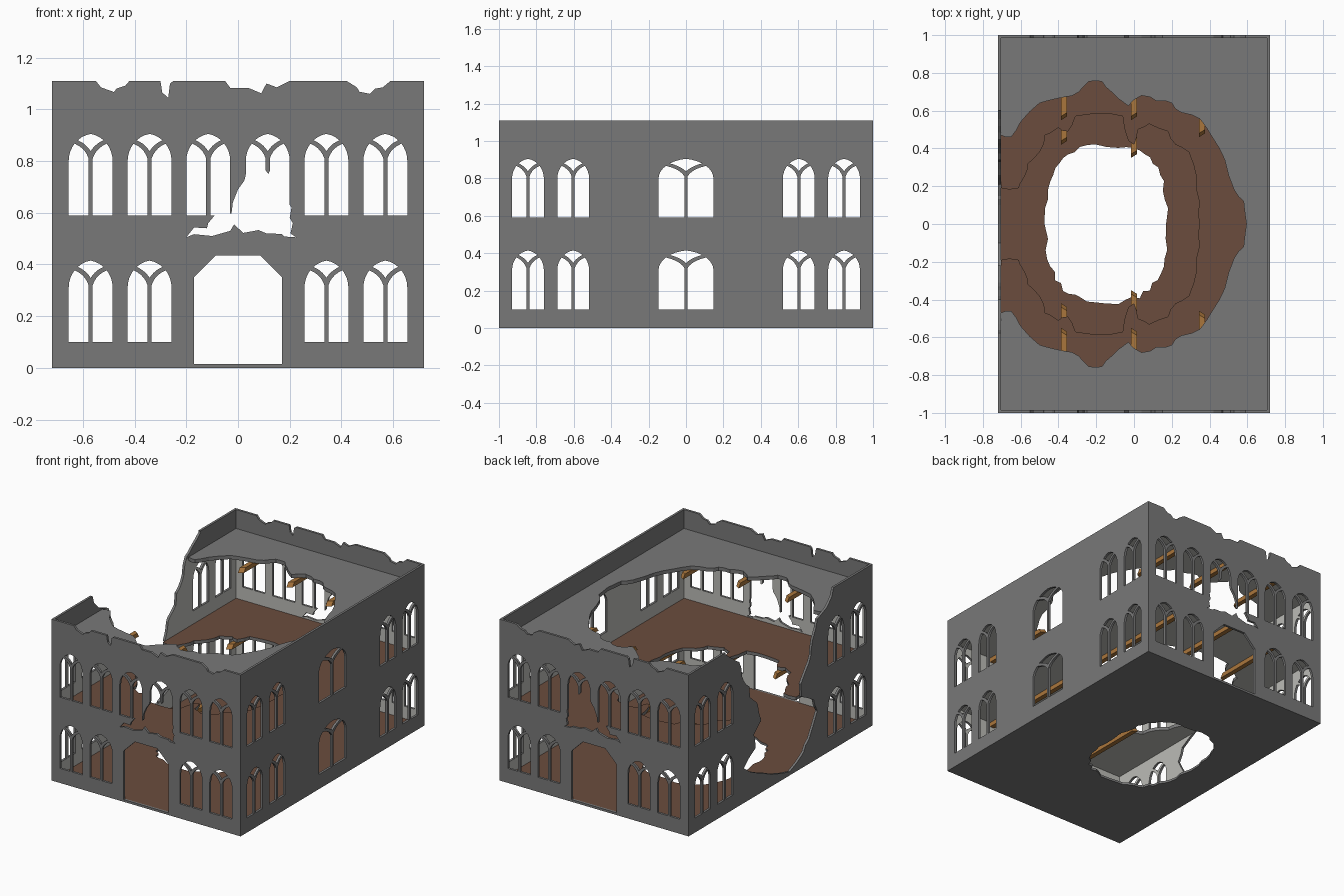
import bpy, bmesh, math, random
from mathutils import Vector

if "Cube" in bpy.data.objects:
    bpy.data.objects.remove(bpy.data.objects["Cube"])
random.seed(4)
HX, HY, HZ, TH = 0.72, 1.0, 1.11, 0.016
ROOF = 0.98


def mat(name, rgb):
    m = bpy.data.materials.new(name)
    m.diffuse_color = (*rgb, 1)
    m.use_nodes = True
    m.node_tree.nodes["Principled BSDF"].inputs["Base Color"].default_value = m.diffuse_color
    return m


STONE = mat("grey stone", (0.19, 0.19, 0.19))
PLASTER = mat("pale plaster", (0.50, 0.50, 0.47))
FLOOR = mat("brown floor", (0.145, 0.073, 0.047))
WOOD = mat("beam wood", (0.40, 0.18, 0.045))


def flat_object(name, loops, depth):
    """Fill outline and hole loops in the XY plane and give them thickness."""
    cu = bpy.data.curves.new(name + "_outline", 'CURVE')
    cu.dimensions, cu.fill_mode, cu.extrude = '2D', 'BOTH', depth / 2
    for pts in loops:
        sp = cu.splines.new('POLY')
        sp.points.add(len(pts) - 1)
        for p, (u, v) in zip(sp.points, pts):
            p.co = (u, v, 0, 1)
        sp.use_cyclic_u = True
    tmp = bpy.data.objects.new(name + "_tmp", cu)
    bpy.context.collection.objects.link(tmp)
    dg = bpy.context.evaluated_depsgraph_get()
    me = bpy.data.meshes.new_from_object(tmp.evaluated_get(dg))
    bpy.data.objects.remove(tmp)
    bm = bmesh.new()
    bm.from_mesh(me)
    bmesh.ops.remove_doubles(bm, verts=bm.verts, dist=1e-5)
    bmesh.ops.recalc_face_normals(bm, faces=bm.faces)
    bm.to_mesh(me)
    bm.free()
    me.materials.clear()
    ob = bpy.data.objects.new(name, me)
    ob.data.name = name
    bpy.context.collection.objects.link(ob)
    return ob


def cut(ob, pts):
    """Cut a jagged breach through a flat wall."""
    c = flat_object("breach_cutter", [pts], 0.2)
    md = ob.modifiers.new("breach", 'BOOLEAN')
    md.operation, md.solver, md.object = 'DIFFERENCE', 'EXACT', c
    dg = bpy.context.evaluated_depsgraph_get()
    ob.data = bpy.data.meshes.new_from_object(ob.evaluated_get(dg))
    ob.modifiers.clear()
    bpy.data.objects.remove(c)


def finish(ob, mats, rule, place, split=None):
    """Colour faces by rule in flat space, then move into position."""
    me = ob.data
    me.materials.clear()
    for m in mats:
        me.materials.append(m)
    bm = bmesh.new()
    bm.from_mesh(me)
    if split:
        bmesh.ops.bisect_plane(bm, geom=bm.verts[:] + bm.edges[:] + bm.faces[:],
                               plane_co=(0, split, 0), plane_no=(0, 1, 0))
    bm.normal_update()
    for f in bm.faces:
        f.smooth = False
        f.material_index = rule(f.normal, f.calc_center_median())
    for v in bm.verts:
        v.co = Vector(place(*v.co))
    bmesh.ops.recalc_face_normals(bm, faces=bm.faces)
    bm.to_mesh(me)
    bm.free()


def jag(pts, amp, closed=False):
    """Add a randomly displaced point in each long segment."""
    out = []
    for i, p in enumerate(pts):
        out.append(p)
        if i + 1 < len(pts) or closed:
            q = pts[(i + 1) % len(pts)]
            if math.dist(p, q) > 0.05:
                out.append(tuple((a + b) / 2 + random.uniform(-amp, amp) for a, b in zip(p, q)))
    return out


def window(c, z, hw):
    """Two lancet lights and a top light, divided by a Y-shaped mullion."""
    g, spring, rise = 0.008, 0.21, 0.105

    def arch(deg):
        t = math.radians(deg)
        return hw * math.cos(t), spring + rise * (0.8 * math.sin(t) + 0.4 * t / math.pi)

    def bez(a, b, d, n=5):
        return [tuple((1 - s) ** 2 * p + 2 * s * (1 - s) * q + s * s * r for p, q, r in zip(a, b, d))
                for s in (i / n for i in range(n + 1))]
    e = arch(43)
    light = [(g, 0), (hw, 0)] + [arch(d) for d in (0, 11, 22, 33)]
    light += bez(e, (g + 0.15 * hw, spring + 0.05), (g, spring + 0.01))
    f = arch(54)
    half = bez((0, spring + 0.038), (0.2 * hw, spring + 0.066), f)[:-1] + [arch(d) for d in (54, 66, 78)]
    top = half + [arch(90)] + [(-x, y) for x, y in reversed(half[1:])]
    return [[(c + x, z + y) for x, y in light], [(c - x, z + y) for x, y in light],
            [(c + x, z + y) for x, y in top]]


def wall_rule(n, c):
    return 1 if n.z > 0.9 and c.y < 0.97 else 0


# front and back walls with broken parapets, doorway and breach
notches = [(-.55, 1.11), (-.53, 1.085), (-.48, 1.067), (-.47, 1.08), (-.435, 1.092), (-.42, 1.11),
           (-.3, 1.11), (-.293, 1.065), (-.27, 1.045), (-.263, 1.1), (-.25, 1.11), (-.05, 1.11),
           (-.03, 1.083), (.04, 1.083), (.09, 1.062), (.11, 1.1), (.15, 1.085), (.2, 1.11),
           (.42, 1.11), (.46, 1.085), (.47, 1.068), (.51, 1.06), (.53, 1.08), (.56, 1.085), (.59, 1.11)]
door = [(-.17, .015), (.17, .015), (.17, .35), (.085, .435), (-.085, .435), (-.17, .35)]
breach = [(-.2, .505), (-.17, .543), (-.12, .54), (-.115, .56), (-.09, .59), (-.025, .598), (-.02, .64),
          (0, .69), (.025, .725), (.035, .77), (.1, .772), (.118, .75), (.13, .78), (.197, .77), (.2, .68),
          (.188, .65), (.207, .62), (.2, .58), (.212, .56), (.203, .52), (.225, .505), (.18, .508),
          (.17, .518), (.11, .52), (.08, .533), (.02, .522), (-.015, .555), (-.03, .53), (-.1, .51), (-.17, .517)]
for name, s in (("front_wall", -1), ("back_wall", 1)):
    loops = [[(-HX, 0), (-HX, HZ)] + notches + [(HX, HZ), (HX, 0)], door]
    for x in (-.57, -.342, -.115, .115, .342, .57):
        loops += window(x, .59, .085)
        if abs(x) > .2:
            loops += window(x, .10, .085)
    w = flat_object(name, loops, TH)
    cut(w, breach)
    finish(w, [STONE, PLASTER], wall_rule,
           lambda u, v, d, s=s: (u, s * (HY - TH / 2 - d), v), 0.97)

# side walls, the left one torn open
YI = HY - TH
gash = [(.6, 1.15), (.6, 1.1), (.52, 1.04), (.45, .99), (.42, .9), (.4, .84), (.34, .78), (.33, .7), (.26, .64),
        (.24, .58), (.21, .5), (.29, .43), (.27, .33), (.4, .24), (.25, .15), (.1, .085), (-.1, .025),
        (-.25, .1), (-.31, .17), (-.4, .33), (-.36, .42), (-.23, .49), (-.22, .58), (-.28, .66),
        (-.33, .74), (-.35, .84), (-.4, .96), (-.5, 1.0), (-.56, 1.06), (-.6, 1.15)]
for name, s in (("right_wall", 1), ("left_wall", -1)):
    loops = [[(-YI, 0), (-YI, HZ), (YI, HZ), (YI, 0)]]
    for z in (.10, .59):
        for y, hw in ((-.845, .085), (-.603, .085), (0, .147), (.603, .085), (.845, .085)):
            loops += window(y, z, hw)
    w = flat_object(name, loops, TH)
    if s < 0:
        cut(w, jag(gash, .008))
    finish(w, [STONE, PLASTER], wall_rule,
           lambda u, v, d, s=s: (s * (HX - TH / 2 - d), u, v), 0.97)

# floor slabs and roof with broken openings
XI = HX - TH


def slab(name, loops, top, thick, over, under):
    ob = flat_object(name, loops, thick)
    finish(ob, [STONE, over, under], lambda n, c: 1 if n.z > .9 else 2 if n.z < -.9 else 0,
           lambda u, v, d: (u, v, top - thick / 2 + d))


def open_slab(half):
    half = jag(half, .008)
    return [[(-XI, YI)] + half + [(x, -y) for x, y in reversed(half[:-1])] + [(-XI, -YI), (XI, -YI), (XI, YI)]]


roof_half = [(-XI, .47), (-.65, .46), (-.6, .54), (-.5, .64), (-.38, .67), (-.29, .7), (-.24, .755), (-.17, .755),
             (-.12, .7), (-.03, .625), (.04, .68), (.12, .65), (.2, .64), (.25, .59), (.35, .555), (.42, .45),
             (.48, .34), (.53, .18), (.58, .12), (.595, 0)]
mid_half = [(-XI, .19), (-.61, .19), (-.58, .25), (-.56, .32), (-.5, .38), (-.47, .47), (-.4, .51), (-.35, .49),
            (-.31, .57), (-.2, .585), (-.06, .57), (-.03, .44), (0, .42), (.02, .5), (.08, .53), (.18, .49),
            (.22, .42), (.29, .38), (.33, .25), (.345, .12), (.345, 0)]
slab("roof", open_slab(roof_half), ROOF, .025, STONE, PLASTER)
slab("upper_floor", open_slab(mid_half), .5, .022, FLOOR, PLASTER)
hole = []
for i in range(56):
    a = 2 * math.pi * i / 56
    k = random.uniform(.97, 1.03)
    c, s = math.cos(a), math.sin(a)
    hole.append((-.145 + .32 * k * math.copysign(abs(c) ** .75, c), .415 * k * math.copysign(abs(s) ** .75, s)))
slab("ground_floor", [[(-XI, -YI), (XI, -YI), (XI, YI), (-XI, YI)], hole], .015, .015, FLOOR, STONE)


# snapped timber beams under the roof and upper floor
def beam(name, x, z, y0, y1):
    bm = bmesh.new()
    bmesh.ops.create_cube(bm, size=1)
    for v in bm.verts:
        inner = v.co.y < 0
        slant = .02 * (v.co.x + v.co.z) if inner and y0 > 0 else 0
        v.co = (x + v.co.x * .032, (y0 + slant) if inner else y1, z + v.co.z * .03)
        if max(y0, y1) > 0 and name.endswith("front"):
            v.co.y *= -1
    bmesh.ops.recalc_face_normals(bm, faces=bm.faces)
    me = bpy.data.meshes.new(name)
    bm.to_mesh(me)
    bm.free()
    me.materials.append(WOOD)
    bpy.context.collection.objects.link(bpy.data.objects.new(name, me))


for end in ("back", "front"):
    for i, (x, tip) in enumerate(((-.37, .57), (0, .57), (.36, .48))):
        beam(f"roof_beam_{i}_{end}", x, ROOF - .04, tip, YI)
    for i, (x, tip) in enumerate(((-.37, .44), (0, .37))):
        beam(f"floor_beam_{i}_{end}", x, .463, tip, YI)
beam("floor_beam_whole", .36, .463, -YI, YI)
